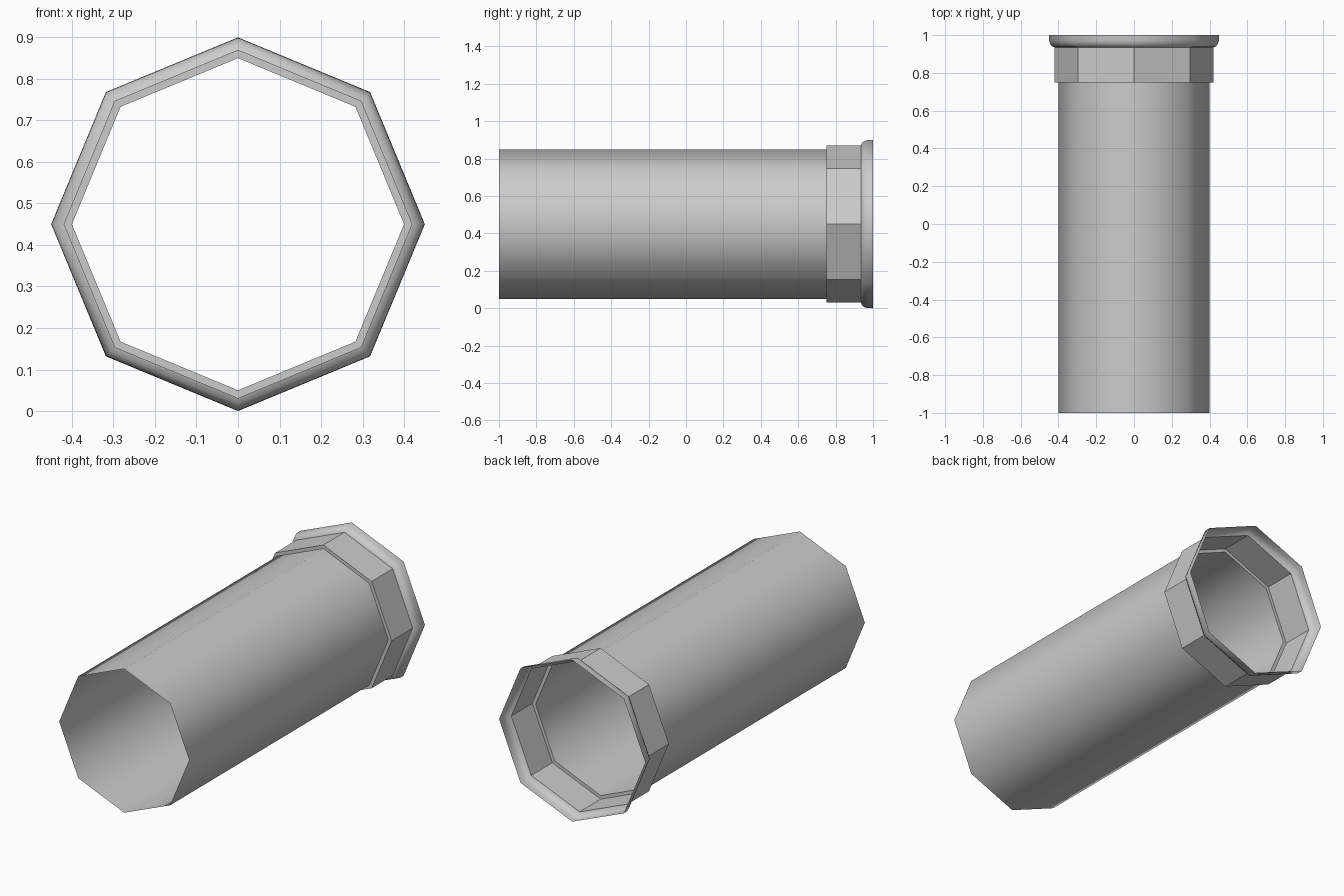
import bpy
from math import cos, sin, tau

if "Cube" in bpy.data.objects:
    bpy.data.objects.remove(bpy.data.objects["Cube"])

SIDES = 8
AXIS_Z = 0.45


def tube(name, profile, smooth):
    """Open thin shell: (radius, y) profile turned around the y axis in 8 steps."""
    verts = [(r * cos(tau * k / SIDES), y, AXIS_Z + r * sin(tau * k / SIDES))
             for r, y in profile for k in range(SIDES)]
    faces = []
    for i in range(len(profile) - 1):
        a, b = i * SIDES, (i + 1) * SIDES
        for k in range(SIDES):
            n = (k + 1) % SIDES
            faces.append((a + k, b + k, b + n, a + n))
    mesh = bpy.data.meshes.new(name)
    mesh.from_pydata(verts, [], faces)
    mesh.polygons.foreach_set("use_smooth", [smooth] * len(faces))
    mesh.update()
    obj = bpy.data.objects.new(name, mesh)
    bpy.context.collection.objects.link(obj)
    return obj


# Long smooth pipe, open at both ends
tube("pipe", [(0.40, -1.0), (0.40, 0.75)], True)

# Faceted collar with its stepped front ring
tube("collar", [(0.40, 0.75), (0.42, 0.75), (0.42, 0.935)], False)

# Rounded flare at the open mouth
tube("flared_rim", [(0.42, 0.935), (0.434, 0.941), (0.444, 0.953),
                    (0.449, 0.970), (0.45, 1.0)], True)
